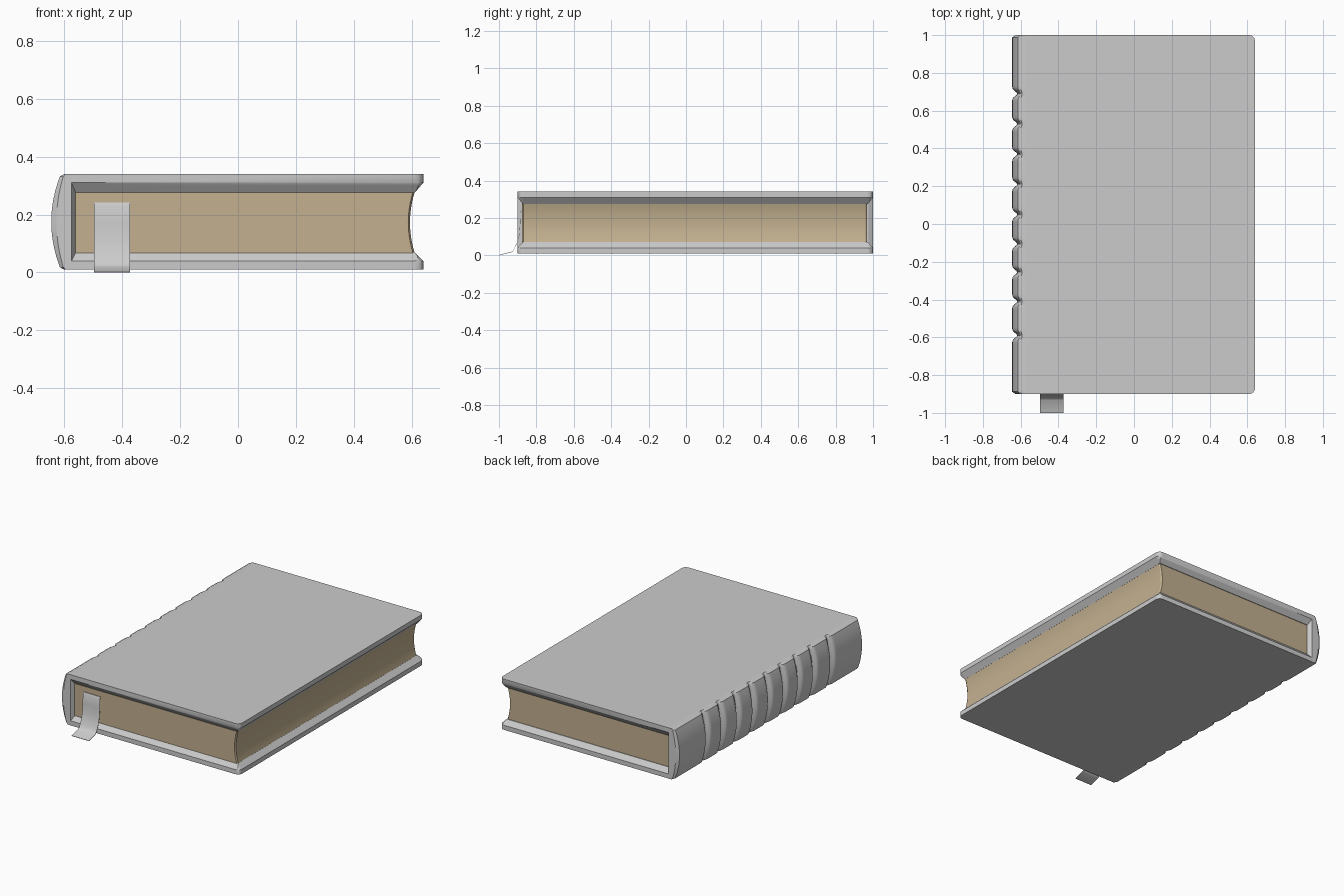
import bpy, bmesh, math

if "Cube" in bpy.data.objects:
    bpy.data.objects.remove(bpy.data.objects["Cube"])

Y0, Y1 = -0.9, 1.0          # book ends
ZL, ZH, ZM = 0.01, 0.34, 0.175
GROOVES = [0.69, 0.53, 0.37, 0.21, 0.05, -0.105, -0.255, -0.41, -0.59]


def make(name, rings, closed=True, caps=True, color=None, angle=30):
    """Loft a list of equal-length point rings into a mesh object."""
    bm = bmesh.new()
    vs = [[bm.verts.new(p) for p in r] for r in rings]
    n = len(vs[0])
    for a, b in zip(vs, vs[1:]):
        for i in range(n if closed else n - 1):
            j = (i + 1) % n
            bm.faces.new((a[i], a[j], b[j], b[i]))
    if caps:
        bm.faces.new(vs[0][::-1])
        bm.faces.new(vs[-1])
    bmesh.ops.remove_doubles(bm, verts=bm.verts, dist=1e-5)
    bmesh.ops.recalc_face_normals(bm, faces=bm.faces)
    me = bpy.data.meshes.new(name)
    bm.to_mesh(me)
    bm.free()
    ob = bpy.data.objects.new(name, me)
    bpy.context.collection.objects.link(ob)
    if color:
        mat = bpy.data.materials.new(name)
        mat.diffuse_color = color
        mat.use_nodes = True
        mat.node_tree.nodes["Principled BSDF"].inputs["Base Color"].default_value = mat.diffuse_color
        me.materials.append(mat)
    bpy.ops.object.select_all(action='DESELECT')
    ob.select_set(True)
    bpy.context.view_layer.objects.active = ob
    bpy.ops.object.shade_smooth_by_angle(angle=math.radians(angle))
    return ob


def spine_inset(y, d):
    """Depth of the spine surface at y: cord grooves and bevelled ends."""
    g = max(math.exp(-((y - c) / 0.017) ** 2) for c in GROOVES)
    return 0.027 * g + 0.018 * max(0, 1 - d / 0.012)


def cover_ring(y):
    d = min(y - Y0, Y1 - y)
    t = min(d / 0.027, 1)                        # inward slope towards the pages
    r = 0.03
    xm = 0.64 - r + math.sqrt(max(0, r * r - max(0, r - d) ** 2))
    xi = -0.575 + 0.015 * t
    lo, hi = 0.04 + 0.03 * t, 0.31 - 0.035 * t
    s = spine_inset(y, d)
    pts = [(xm, ZL), (-0.57, ZL), (-0.6 + 0.3 * s, ZL)]
    for i in range(17):
        u = -1 + i / 8
        z = ZM + 0.157 * u
        pts.append((-0.615 - 0.03 * (1 - u * u) + s * (1 - 0.35 * u * u), z))
    pts += [(-0.6 + 0.3 * s, ZH), (-0.57, ZH), (xm, ZH), (xm, 0.31),
            (xm - 0.03 * t, hi), (xi, hi), (xi, lo), (xm - 0.03 * t, lo), (xm, 0.04)]
    return [(x, y, z) for x, z in pts]


# Cover: two boards and a rounded, grooved spine in one C-shaped loft
ends = [0, 0.003, 0.008, 0.012, 0.018, 0.027, 0.03]
ys = [Y0 + e for e in ends] + [Y1 - e for e in ends]
ys += [-0.865 + 1.83 * i / 260 for i in range(261)]
make("cover", [cover_ring(y) for y in sorted(ys)])


# Page block with hollow fore edge
def page_ring(y, trim):
    pts = [(-0.562, 0.068), (-0.562, 0.277)]
    for i in range(13):
        u = 1 - i / 6
        pts.append((0.594 + 0.016 * u * u - trim, ZM - 0.0025 + 0.1045 * u))
    return [(x, y, z) for x, z in pts]


make("pages", [page_ring(-0.876, 0.006), page_ring(-0.868, 0),
               page_ring(0.96, 0), page_ring(0.969, 0.006)],
     color=(0.55, 0.44, 0.28, 1))

# Ribbon bookmark hanging over the lower board
path = [(-0.86, 0.24), (-0.879, 0.24), (-0.884, 0.23), (-0.886, 0.17), (-0.891, 0.11),
        (-0.902, 0.07), (-0.913, 0.045), (-0.922, 0.026), (-0.932, 0.018), (-1.0, 0.001)]
tk = 0.001
make("ribbon_bookmark",
     [[(-0.497, y, z - tk), (-0.373, y, z - tk), (-0.373, y - tk * (y > -0.99), z + tk),
       (-0.497, y - tk * (y > -0.99), z + tk)] for y, z in path], angle=40)
